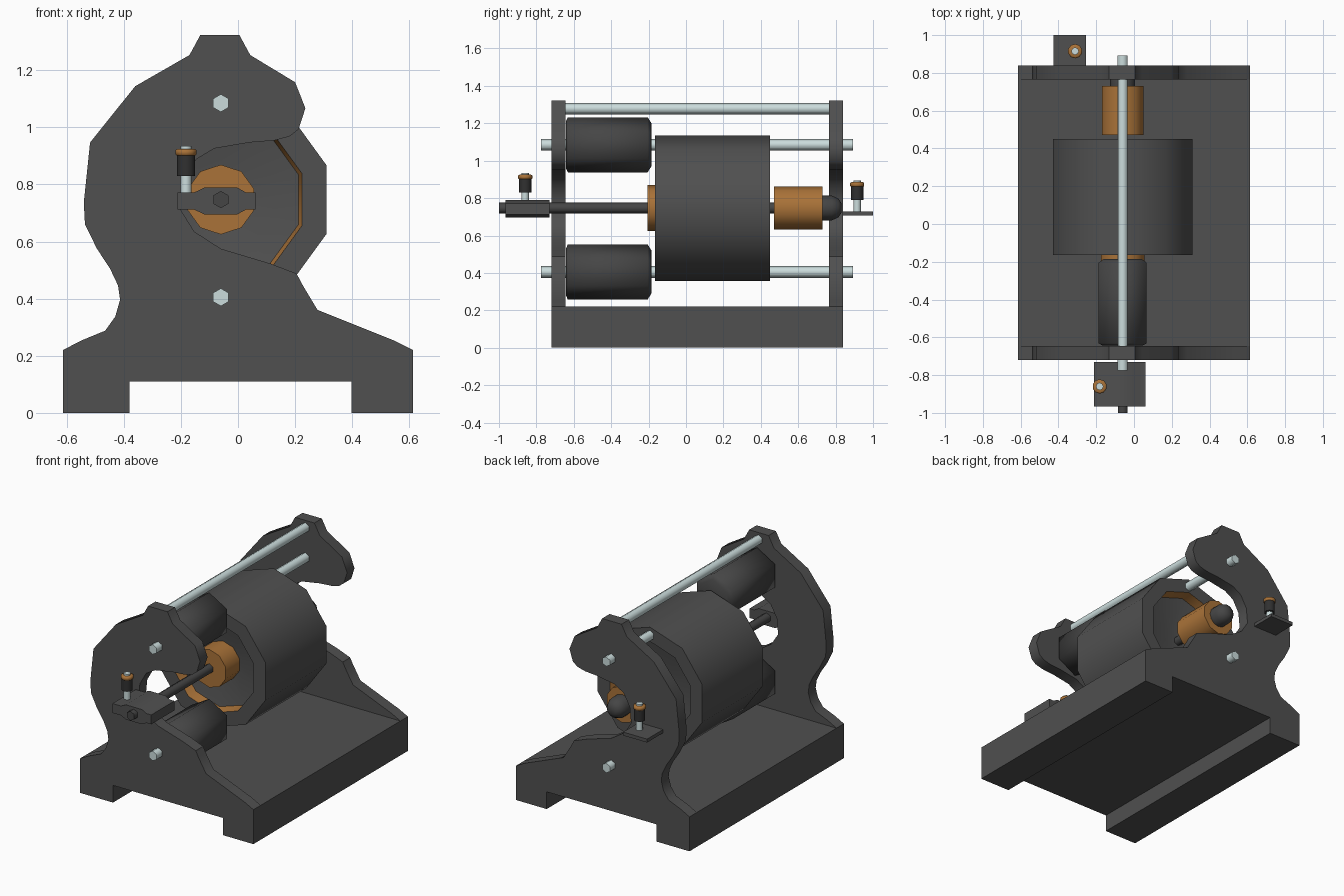
import bpy, bmesh, math

cube = bpy.data.objects.get("Cube")
if cube:
    bpy.data.objects.remove(cube, do_unlink=True)


def material(name, color):
    m = bpy.data.materials.new(name)
    m.use_nodes = True
    m.diffuse_color = (*color, 1)
    m.node_tree.nodes["Principled BSDF"].inputs["Base Color"].default_value = (*color, 1)
    return m


iron = material("dark iron", (0.08, 0.08, 0.08))
coil = material("coil grey", (0.06, 0.06, 0.06))
black = material("black collar", (0.03, 0.03, 0.03))
copper = material("copper", (0.4, 0.17, 0.04))
steel = material("pale steel", (0.6, 0.72, 0.72))


def finish(name, bm, mats, angle=40):
    bmesh.ops.remove_doubles(bm, verts=bm.verts, dist=0.0001)
    bmesh.ops.recalc_face_normals(bm, faces=bm.faces)
    mesh = bpy.data.meshes.new(name)
    bm.to_mesh(mesh)
    bm.free()
    for m in mats:
        mesh.materials.append(m)
    obj = bpy.data.objects.new(name, mesh)
    bpy.context.collection.objects.link(obj)
    bpy.ops.object.select_all(action='DESELECT')
    obj.select_set(True)
    bpy.context.view_layer.objects.active = obj
    bpy.ops.object.shade_smooth_by_angle(angle=math.radians(angle))
    return obj


def prism(name, outline, y0, y1, mat):
    """Extrude an x-z outline along y."""
    bm = bmesh.new()
    face = bm.faces.new([bm.verts.new((x, y0, z)) for x, z in outline])
    new = bmesh.ops.extrude_face_region(bm, geom=[face])["geom"]
    bmesh.ops.translate(bm, vec=(0, y1 - y0, 0),
                        verts=[v for v in new if isinstance(v, bmesh.types.BMVert)])
    return finish(name, bm, [mat])


def lathe(name, profile, sides, mats, axis="y", at=(0, 0, 0), second=(), angle=65):
    """Turn (radius, distance) points about an axis; 'second' bands use material 1."""
    bm = bmesh.new()
    rings = []
    for r, t in [(0, profile[0][1])] + profile + [(0, profile[-1][1])]:
        ring = []
        for i in range(sides):
            a = math.tau * i / sides
            u, v = r * math.sin(a), r * math.cos(a)
            p = (u, t, v) if axis == "y" else (u, v, t)
            ring.append(bm.verts.new([p[k] + at[k] for k in range(3)]))
        rings.append(ring)
    for band in range(len(rings) - 1):
        a, b = rings[band], rings[band + 1]
        for i in range(sides):
            j = (i + 1) % sides
            f = bm.faces.new((a[i], a[j], b[j], b[i]))
            f.material_index = 1 if band in second else 0
    # collapse the zero-radius caps cleanly
    bmesh.ops.dissolve_degenerate(bm, dist=0.0001, edges=bm.edges)
    return finish(name, bm, mats, angle)


CX, CZ = -0.06, 0.747
FRONT, BACK = -0.72, 0.84

# Base with a channel underneath
prism("base", [(-0.613, 0), (-0.38, 0), (-0.38, 0.11), (0.397, 0.11), (0.397, 0),
               (0.613, 0), (0.613, 0.22), (-0.613, 0.22)], FRONT, BACK, iron)

# Open end plates
plate = [(-0.613, 0.22), (-0.55, 0.253), (-0.465, 0.288), (-0.43, 0.337), (-0.413, 0.396),
         (-0.42, 0.446), (-0.448, 0.505), (-0.494, 0.575), (-0.536, 0.66), (-0.54, 0.737),
         (-0.518, 0.947), (-0.36, 1.144), (-0.17, 1.253), (-0.132, 1.323), (0.005, 1.323),
         (0.043, 1.253), (0.2, 1.158), (0.236, 1.067), (0.212, 0.993), (0.18, 0.968),
         (0.127, 0.954), (0.04, 0.947), (-0.083, 0.926), (-0.146, 0.888), (-0.19, 0.81),
         (-0.2, 0.71), (-0.153, 0.635), (-0.06, 0.575), (0.113, 0.523), (0.205, 0.488),
         (0.225, 0.45), (0.278, 0.361), (0.548, 0.253), (0.613, 0.22)]
prism("front_plate", plate, FRONT, FRONT + 0.075, iron)
prism("back_plate", plate, BACK - 0.075, BACK, iron)

# Tie rods and coils
axis_at = (CX, 0, CZ)
lathe("top_rod", [(0.03, -0.66), (0.03, 0.78)], 6, [steel], at=(CX, 0, 1.278))
for side, z in (("upper", 1.085), ("lower", 0.405)):
    lathe(side + "_rod", [(0.031, -0.775), (0.031, 0.893)], 6, [steel], at=(CX, 0, z))
    lathe(side + "_coil", [(0.125, -0.642), (0.147, -0.632), (0.147, -0.205), (0.115, -0.185)],
          6, [coil], at=(CX, 0, z))

# Rotor drum with recessed ends lined in copper
lathe("drum", [(0.1, -0.06), (0.285, -0.1), (0.298, -0.165), (0.389, -0.165),
               (0.389, 0.45), (0.298, 0.45), (0.285, 0.385), (0.1, 0.345)],
      10, [iron, copper], at=axis_at, second=(2, 6), angle=40)
lathe("front_hub", [(0.122, -0.205), (0.122, -0.05)], 10, [copper], at=axis_at)
lathe("commutator", [(0.115, 0.47), (0.115, 0.73)], 10, [copper], at=axis_at)
lathe("rear_bearing", [(0.066, 0.72), (0.066, 0.78), (0.05, 0.815), (0.025, 0.832)],
      12, [coil], at=axis_at)
lathe("shaft", [(0.03, -1.0), (0.03, 0.75)], 6, [coil], at=axis_at)

# Front bearing bracket
half = [(-0.212, 0.03), (-0.153, 0.03), (-0.118, 0.047), (-0.003, 0.047), (0.028, 0.03), (0.062, 0.03)]
outline = [(x, 0.742 + h) for x, h in half] + [(x, 0.742 - h) for x, h in reversed(half)]
prism("front_bracket", outline, -0.965, -0.73, iron)

# Rear terminal shelf
prism("rear_shelf", [(-0.425, 0.706), (-0.255, 0.706), (-0.255, 0.728), (-0.425, 0.728)],
      BACK - 0.01, 1.0, iron)


# Terminals
def terminal(name, x, y, z, top):
    spot = (x, y, 0)
    lathe(name + "_post", [(0.02, z), (0.02, top)], 8, [steel], "z", spot)
    lathe(name + "_collar", [(0.033, top - 0.105), (0.033, top - 0.03)], 10, [black], "z", spot)
    lathe(name + "_nut", [(0.03, top - 0.036), (0.038, top - 0.03), (0.038, top - 0.014),
                          (0.03, top - 0.01)], 10, [copper], "z", spot)


terminal("front_terminal", -0.182, -0.86, 0.76, 0.935)
terminal("rear_terminal", -0.312, 0.915, 0.72, 0.895)
